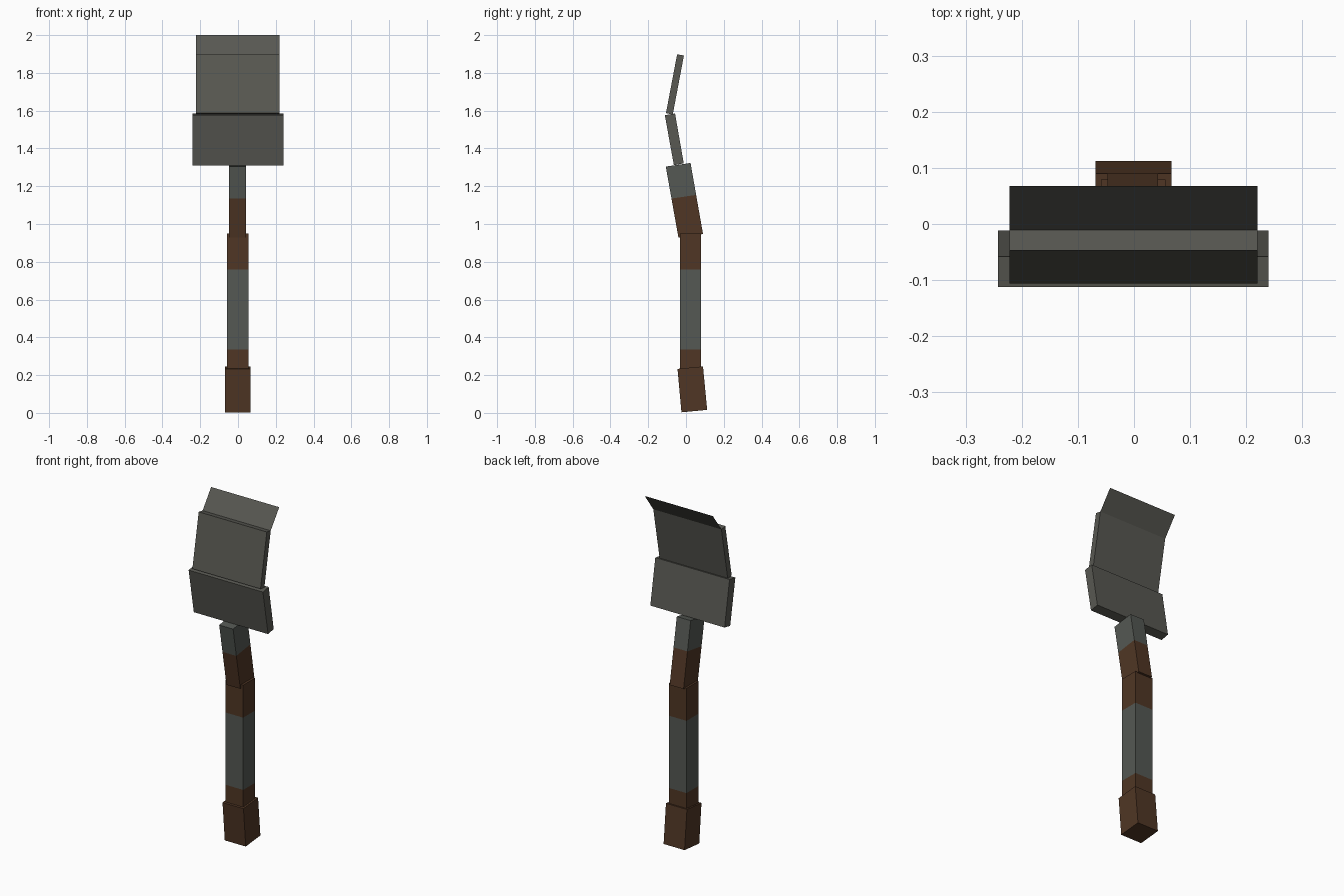
import bpy
import bmesh
from mathutils import Vector

if "Cube" in bpy.data.objects:
    bpy.data.objects.remove(bpy.data.objects["Cube"])


def material(name, color):
    m = bpy.data.materials.new(name)
    m.diffuse_color = (*color, 1)
    m.use_nodes = True
    m.node_tree.nodes["Principled BSDF"].inputs["Base Color"].default_value = m.diffuse_color
    return m


BROWN = material("brown grip", (0.080, 0.037, 0.018))
STEEL = material("handle grey", (0.089, 0.098, 0.087))
BLADE = material("blade grey", (0.098, 0.098, 0.084))


def finish(name, bm, mats):
    bmesh.ops.recalc_face_normals(bm, faces=bm.faces)
    mesh = bpy.data.meshes.new(name)
    bm.to_mesh(mesh)
    bm.free()
    for m in mats:
        mesh.materials.append(m)
    obj = bpy.data.objects.new(name, mesh)
    bpy.context.collection.objects.link(obj)
    return obj


def bar(name, x0, x1, bottom, top, mats, cuts=()):
    """Box from a bottom and a top side-edge, each (front yz, back yz).
    cuts are fractions of the length where the next material starts."""
    bm = bmesh.new()
    rings = []
    stops = [0, *cuts, 1]
    for t in stops:
        f, b = (Vector(p).lerp(Vector(q), t) for p, q in zip(bottom, top))
        rings.append([bm.verts.new(v) for v in
                      ((x0, *f), (x1, *f), (x1, *b), (x0, *b))])
    for k in range(len(stops) - 1):
        lo, hi = rings[k], rings[k + 1]
        for i in range(4):
            j = (i + 1) % 4
            bm.faces.new((lo[i], lo[j], hi[j], hi[i])).material_index = k
    bm.faces.new(rings[0][::-1]).material_index = 0
    bm.faces.new(rings[-1]).material_index = len(stops) - 2
    return finish(name, bm, mats)


# Handle: pommel, straight banded grip, tilted neck
bar("pommel", -0.069, 0.067,
    ((-0.024, 0.003), (0.112, 0.016)), ((-0.045, 0.233), (0.090, 0.246)), [BROWN])
bar("grip", -0.059, 0.056,
    ((-0.032, 0.23), (0.079, 0.23)), ((-0.032, 0.95), (0.079, 0.95)),
    [BROWN, STEEL, BROWN], (0.146, 0.735))
bar("neck", -0.047, 0.043,
    ((-0.040, 0.928), (0.090, 0.947)), ((-0.107, 1.304), (0.024, 1.323)),
    [BROWN, STEEL], (0.55,))

# Blade: wide lower plate leaning forward, upper plate leaning back
bar("lower_blade", -0.242, 0.240,
    ((-0.064, 1.311), (-0.012, 1.321)), ((-0.112, 1.576), (-0.058, 1.585)), [BLADE])
bar("upper_blade", -0.222, 0.220,
    ((-0.106, 1.587), (-0.070, 1.580)), ((-0.047, 1.898), (-0.011, 1.892)), [BLADE])

# Blade tip: single sheet rising from the back edge of the upper plate
bm = bmesh.new()
bm.faces.new([bm.verts.new(v) for v in (
    (-0.222, -0.011, 1.892), (0.220, -0.011, 1.892),
    (0.220, 0.068, 2.0), (-0.222, 0.068, 2.0))])
mesh = bpy.data.meshes.new("blade_tip")
bm.to_mesh(mesh)
bm.free()
mesh.materials.append(BLADE)
bpy.context.collection.objects.link(bpy.data.objects.new("blade_tip", mesh))
